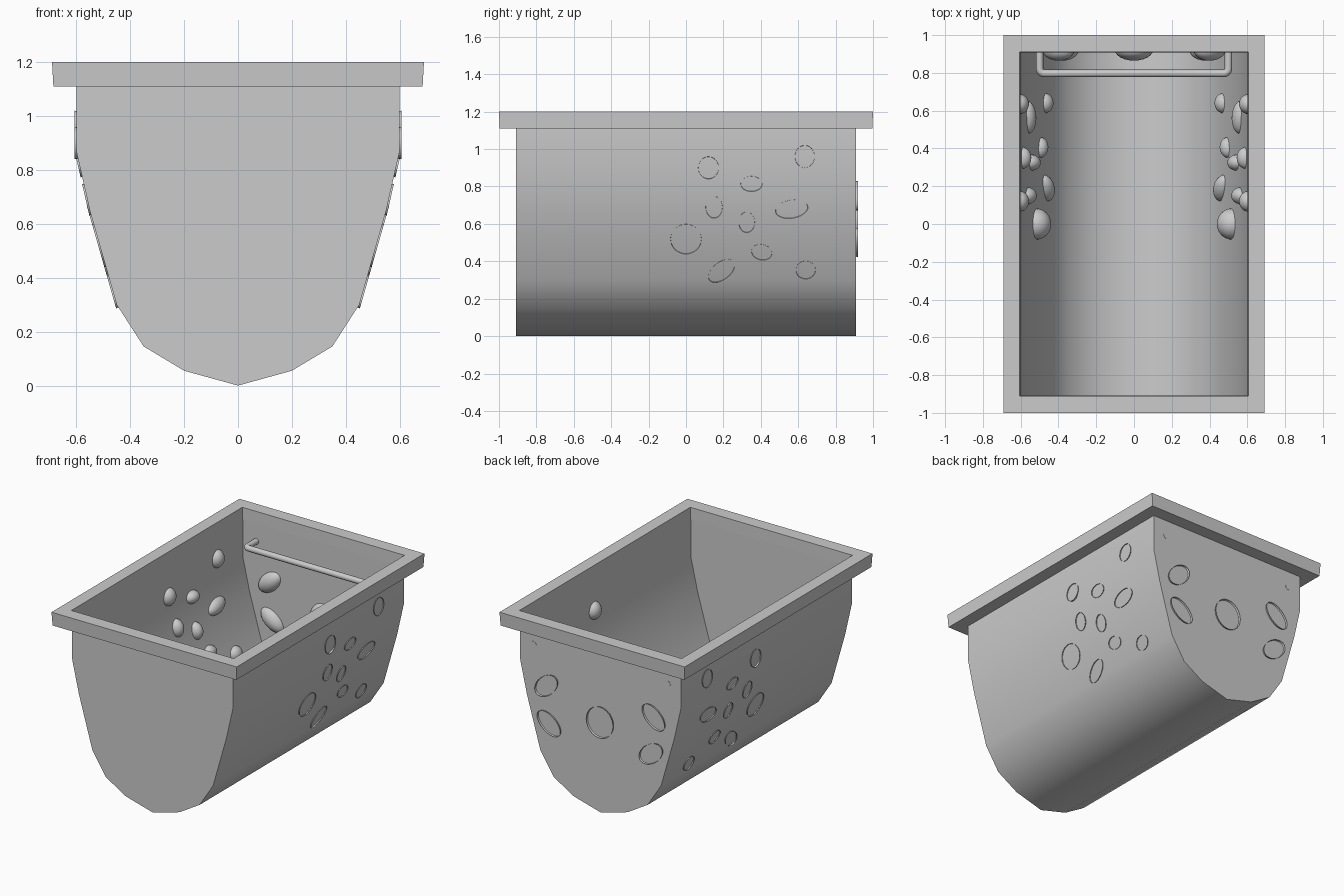
import bpy, bmesh, math
from mathutils import Matrix, Vector

if "Cube" in bpy.data.objects:
    bpy.data.objects.remove(bpy.data.objects["Cube"])

grey = bpy.data.materials.new("light grey")
grey.diffuse_color = (0.6, 0.6, 0.6, 1)
grey.use_nodes = True
grey.node_tree.nodes["Principled BSDF"].inputs["Base Color"].default_value = grey.diffuse_color

HALF = [(0, 0), (0.2, 0.055), (0.35, 0.145), (0.45, 0.30),
        (0.55, 0.65), (0.6, 0.87), (0.6, 1.12)]
Y = 0.908


def finish(name, bm, smooth=True):
    me = bpy.data.meshes.new(name)
    bm.to_mesh(me)
    bm.free()
    ob = bpy.data.objects.new(name, me)
    bpy.context.collection.objects.link(ob)
    me.materials.append(grey)
    bpy.ops.object.select_all(action='DESELECT')
    ob.select_set(True)
    bpy.context.view_layer.objects.active = ob
    if smooth:
        bpy.ops.object.shade_smooth_by_angle(angle=math.radians(35))
    return ob


# tub shell: thin trough with flat ends, open at the top
bm = bmesh.new()
profile = [(-x, z) for x, z in HALF[:0:-1]] + HALF
front = [bm.verts.new((x, -Y, z)) for x, z in profile]
back = [bm.verts.new((x, Y, z)) for x, z in profile]
bm.faces.new(front)
bm.faces.new(back[::-1])
for i in range(len(profile) - 1):
    bm.faces.new((front[i + 1], front[i], back[i], back[i + 1]))
bmesh.ops.triangulate(bm, faces=[f for f in bm.faces if len(f.verts) > 4])
finish("tub_shell", bm)

# rim: rectangular frame, slightly tapered on the outside
bm = bmesh.new()
rings = []
for x, y, z in [(0.6, Y, 1.11), (0.685, 0.996, 1.11), (0.69, 1.0, 1.2), (0.605, 0.91, 1.2)]:
    rings.append([bm.verts.new((sx * x, sy * y, z))
                  for sx, sy in ((-1, -1), (1, -1), (1, 1), (-1, 1))])
for a, b in zip(rings, rings[1:] + rings[:1]):
    for i in range(4):
        j = (i + 1) % 4
        bm.faces.new((a[i], a[j], b[j], b[i]))
bmesh.ops.recalc_face_normals(bm, faces=bm.faces[:])
finish("rim", bm, False)


def dome(bm, pos, u, v, angle, a, b, h):
    """Open half ellipsoid bulging along u x v."""
    n = u.cross(v)
    frame = Matrix((u, v, n)).transposed().to_4x4()
    m = (Matrix.Translation(pos) @ frame @ Matrix.Rotation(math.radians(angle), 4, 'Z')
         @ Matrix.Diagonal((a, b, h, 1)))
    vs = bmesh.ops.create_uvsphere(bm, u_segments=24, v_segments=12, radius=1)['verts']
    bmesh.ops.delete(bm, geom=[w for w in vs if w.co.z < -0.01], context='VERTS')
    vs = [w for w in vs if w.is_valid]
    bmesh.ops.transform(bm, matrix=m, verts=vs)


def wall(z):
    """Wall x and upward tangent at height z."""
    for (x0, z0), (x1, z1) in zip(HALF, HALF[1:]):
        if z0 <= z <= z1:
            return (x0 + (x1 - x0) * (z - z0) / (z1 - z0),
                    Vector((x1 - x0, 0, z1 - z0)).normalized())


# side nubs: y, z, half width, half height, tilt, depth
SIDE = [(0.12, 0.90, 0.055, 0.06, 0, 0.05), (0.635, 0.96, 0.053, 0.06, 0, 0.05),
        (0.35, 0.815, 0.058, 0.042, 0, 0.05), (0.15, 0.69, 0.045, 0.06, 0, 0.05),
        (0.325, 0.61, 0.043, 0.058, 0, 0.05), (0.565, 0.68, 0.088, 0.05, 10, 0.045),
        (0, 0.52, 0.083, 0.083, 0, 0.08), (0.405, 0.45, 0.056, 0.043, -15, 0.045),
        (0.19, 0.35, 0.083, 0.048, 40, 0.05), (0.64, 0.355, 0.053, 0.05, 0, 0.045)]
bm = bmesh.new()
for y, z, a, b, tilt, h in SIDE:
    x, up = wall(z)
    out = Vector((up.z, 0, -up.x))
    dome(bm, Vector((x, y, z)) + out * 0.006, Vector((0, -1, 0)), up, -tilt, a, b, h)
finish("side_nubs", bm).modifiers.new("mirror", 'MIRROR').use_mirror_merge = False

# back nubs
X, Z = Vector((1, 0, 0)), Vector((0, 0, 1))
bm = bmesh.new()
for x, z, tilt in [(0.4, 0.75, -42), (0.38, 0.50, 38)]:
    dome(bm, Vector((x, Y + 0.012, z)), X, Z, tilt, 0.1, 0.06, 0.055)
finish("back_nubs", bm).modifiers.new("mirror", 'MIRROR').use_mirror_merge = False
bm = bmesh.new()
dome(bm, Vector((0, Y + 0.012, 0.61)), X, Z, 0, 0.1, 0.105, 0.055)
finish("back_centre_nub", bm)

# grab bar: bent tube fixed to the back wall
cu = bpy.data.curves.new("grab_bar", 'CURVE')
cu.dimensions = '3D'
cu.bevel_depth = 0.02
cu.bevel_resolution = 3
cu.use_fill_caps = True
R = 0.025
right = [(0.5, Y + 0.002)] + [
    (0.5 - R + R * math.cos(t), 0.797 + R - R * math.sin(t))
    for t in [i * math.pi / 8 for i in range(5)]]
path = right + [(-x, y) for x, y in reversed(right)]
sp = cu.splines.new('POLY')
sp.points.add(len(path) - 1)
for p, (x, y) in zip(sp.points, path):
    p.co = (x, y, 1.0, 1)
sp.use_smooth = True
cu.materials.append(grey)
bpy.context.collection.objects.link(bpy.data.objects.new("grab_bar", cu))
